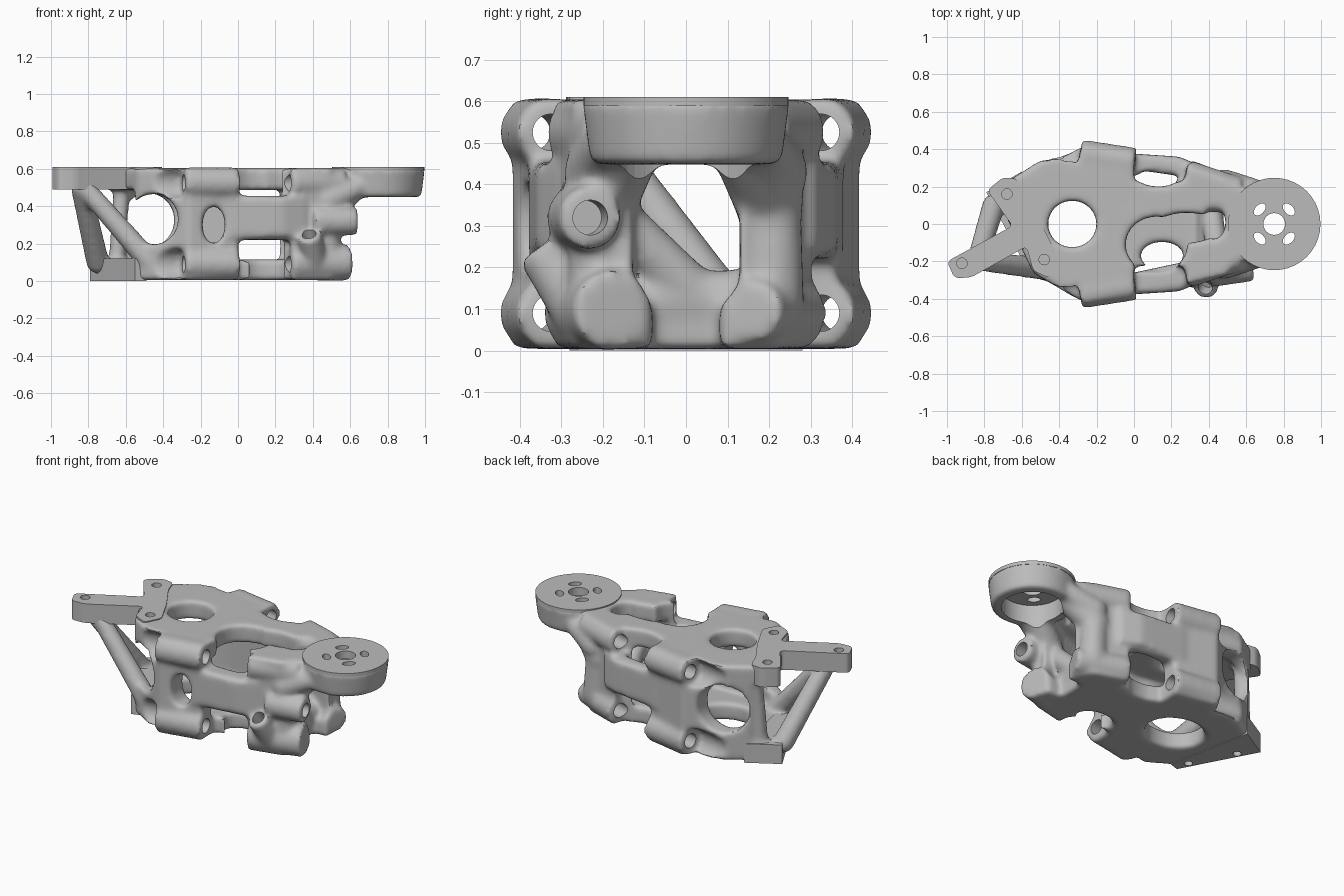
import bpy, bmesh, math
from mathutils import Vector, Matrix

if "Cube" in bpy.data.objects:
    bpy.data.objects.remove(bpy.data.objects["Cube"])

grey = bpy.data.materials.new("cast_grey")
grey.use_nodes = True
grey.diffuse_color = (0.5, 0.5, 0.5, 1)
grey.node_tree.nodes["Principled BSDF"].inputs["Base Color"].default_value = (0.5, 0.5, 0.5, 1)


def to_object(name, bm):
    bmesh.ops.recalc_face_normals(bm, faces=bm.faces[:])
    mesh = bpy.data.meshes.new(name)
    bm.to_mesh(mesh)
    bm.free()
    obj = bpy.data.objects.new(name, mesh)
    bpy.context.collection.objects.link(obj)
    return obj


def prism(name, outline, z0, z1, rounding=0):
    bm = bmesh.new()
    face = bm.faces.new([bm.verts.new((x, y, z0)) for x, y in outline])
    side = bmesh.ops.extrude_face_region(bm, geom=[face])["geom"]
    bmesh.ops.translate(bm, vec=(0, 0, z1 - z0),
                        verts=[g for g in side if isinstance(g, bmesh.types.BMVert)])
    if rounding:
        upright = [e for e in bm.edges if abs(e.verts[0].co.z - e.verts[1].co.z) > 0.01]
        bmesh.ops.bevel(bm, geom=upright, offset=rounding, segments=6,
                        profile=0.5, affect='EDGES')
    return to_object(name, bm)


def box(name, low, high):
    return prism(name, [(low[0], low[1]), (high[0], low[1]),
                        (high[0], high[1]), (low[0], high[1])], low[2], high[2])


def rod(name, a, b, r, r2=None, round_ends=False):
    a, b = Vector(a), Vector(b)
    turn = (b - a).to_track_quat('Z', 'Y').to_matrix().to_4x4()
    bm = bmesh.new()
    bmesh.ops.create_cone(bm, cap_ends=True, segments=40, radius1=r, radius2=r2 or r,
                          depth=(b - a).length,
                          matrix=Matrix.Translation((a + b) / 2) @ turn)
    if round_ends:
        for p, q in ((a, r), (b, r2 or r)):
            bmesh.ops.create_uvsphere(bm, u_segments=24, v_segments=16, radius=q,
                                      matrix=Matrix.Translation(p))
    return to_object(name, bm)


def oval(name, centre, size, axis='Z', spin=0):
    turn = Matrix.Rotation(math.pi / 2, 4, 'X') if axis == 'Y' else Matrix.Identity(4)
    bm = bmesh.new()
    bmesh.ops.create_cone(bm, cap_ends=True, segments=48, radius1=1, radius2=1, depth=2,
                          matrix=Matrix.Translation(centre) @ Matrix.Rotation(spin, 4, 'Z')
                          @ Matrix.Diagonal((*size, 1)) @ turn)
    return to_object(name, bm)


def merge(name, parts):
    bm = bmesh.new()
    for p in parts:
        bm.from_mesh(p.data)
        bpy.data.objects.remove(p)
    return to_object(name, bm)


def bake(obj):
    graph = bpy.context.evaluated_depsgraph_get()
    mesh = bpy.data.meshes.new_from_object(obj.evaluated_get(graph))
    obj.modifiers.clear()
    obj.data = mesh


def cut(cutter, *objects):
    cutter.hide_render = True
    for obj in objects:
        mod = obj.modifiers.new("cut", 'BOOLEAN')
        mod.operation, mod.solver, mod.object = 'DIFFERENCE', 'EXACT', cutter
        bake(obj)
    bpy.data.objects.remove(cutter)


# Hollow core block
back = [(-.75, .18), (-.5, .34), (-.36, .37), (-.26, .42), (0, .36), (.28, .31), (.5, .24), (.56, .12)]
front = [(.56, -.12), (.5, -.27), (.28, -.32), (0, -.36), (-.26, -.42), (-.36, -.37), (-.54, -.26)]
body = prism("bracket_body", back + front, 0.004, 0.604)
half = [(-1, .2), (-.62, .2), (-.26, .27), (0, .26), (.28, .2), (.5, .13), (.8, .11)]
cut(prism("cavity", half + [(x, -y) for x, y in reversed(half)], .115, .485), body)

# Windows through the walls, roof and floor
cut(box("open_end", (-1, -.6, .12), (-.63, .6, .49)), body)
cut(box("end_notch", (.47, -.08, -.1), (.7, .08, .42)), body)
cut(oval("front_window", (-.45, -.35, .33), (.13, .3, .135), 'Y'), body)
cut(oval("back_window", (-.48, .35, .325), (.14, .3, .145), 'Y'), body)
cut(oval("small_window", (-.13, -.35, .3), (.06, .25, .1), 'Y'), body)
cut(oval("roof_hole", (-.33, 0, .6), (.13, .125, .3)), body)
cut(oval("floor_hole", (-.29, .01, 0), (.175, .15, .3)), body)
cut(oval("front_slot", (.15, -.17, 0), (.115, .075, .3)), body)
cut(oval("back_slot", (.13, .25, .3), (.11, .05, .5)), body)
for x, y, rx, ry in ((.12, -.11, .165, .15), (.28, -.02, .17, .08), (.43, .01, .06, .09)):
    cut(oval("roof_opening", (x, y, .55), (rx, ry, .13)), body)
for s in (-1, 1):
    y0, y1 = sorted((s * .225, s * .6))
    cut(box("upper_gap", (0, y0, .455), (.28, y1, .7)), body)
    cut(box("lower_gap", (0, y0, -.1), (.28, y1, .22)), body)
    for z in (.09, .525):
        cut(rod("boss_recess", (-.6, s * .425, z), (-.29, s * .37, z), .082), body)

# Organic members blended into the core
parts = [body]
for s in (-1, 1):
    for z in (.09, .525):
        parts.append(rod("rear_boss", (-.29, s * .37, z), (.003, s * .325, z), .083))
    parts.append(rod("upper_boss", (.277, s * .265, .525), (.56, s * .17, .525), .08))
    parts.append(prism("middle_rail", [(-.06, s * .3), (.36, s * .24), (.36, s * .31),
                                       (.24, s * .36), (-.06, s * .38)], .235, .45))
    parts.append(rod("neck", (.46, s * .2, .36), (.6, s * .14, .5), .085, round_ends=True))
    parts.append(rod("outer_neck", (.48, s * .22, .43), (.64, s * .185, .5), .075, .06, True))
    parts.append(rod("column", (.48, s * .21, .12), (.46, s * .2, .45), .075, round_ends=True))
parts += [
    rod("lower_front_boss", (.277, -.265, .09), (.592, -.175, .098), .085, .098),
    rod("lower_back_boss", (.277, .265, .09), (.58, .16, .095), .083, .075),
    rod("roof_bar", (-.03, .125, .545), (.52, .12, .545), .058, round_ends=True),
    rod("floor_bar", (.41, -.2, .11), (.41, .2, .13), .07, round_ends=True),
    rod("corner_web", (.45, -.17, .32), (.42, .02, .14), .06, round_ends=True),
    rod("side_boss", (.4, -.26, .32), (.635, -.23, .32), .08, .076),
    rod("small_boss", (.41, -.26, .1), (.38, -.345, .245), .066),
    rod("long_strut", (-.84, -.2, .5), (-.75, .1, .1), .055, .062, True),
    rod("cross_strut", (-.82, -.2, .5), (-.47, -.24, .1), .052, .062, True),
    rod("corner_column", (-.62, .2, .52), (-.65, .18, .08), .045, round_ends=True),
    rod("mount_skirt", (.75, 0, .448), (.75, 0, .603), .23, .25),
]
body = merge("bracket_body", parts)
remesh = body.modifiers.new("blend", 'REMESH')
remesh.mode, remesh.voxel_size = 'VOXEL', 0.013
soften = body.modifiers.new("soften", 'SMOOTH')
soften.factor, soften.iterations = 0.5, 16
bake(body)

# Bolt bores
bores = []
for s in (-1, 1):
    for z in (.09, .525):
        bores.append(rod("bore", (-.36, s * .381, z), (.05, s * .318, z), .044))
        bores.append(rod("bore", (.2, s * .288, z), (.42, s * .222, z), .044))
bores.append(rod("bore", (.52, -.245, .32), (.7, -.222, .32), .042))
bores.append(rod("bore", (.395, -.305, .18), (.37, -.37, .3), .038))
cut(merge("bores", bores), body)
cut(rod("skirt_hollow", (.75, 0, .3), (.75, 0, .56), .175), body)

# Round mounting plate with a centre hole and four slots
plate = rod("round_mount", (.75, 0, .588), (.75, 0, .61), .247)
holes = [rod("centre_hole", (.75, 0, .5), (.75, 0, .7), .058)]
for i in range(4):
    a = math.pi / 4 + i * math.pi / 2
    holes.append(oval("slot", (.75 + .11 * math.cos(a), .11 * math.sin(a), .6),
                      (.024, .038, .1), spin=a))
cut(merge("mount_holes", holes), body, plate)

# Three-point pad with blind bolt holes
pad = prism("three_point_pad", [
    (-1, -.2), (-.96, -.29), (-.87, -.285), (-.575, -.12), (-.54, -.25), (-.45, -.29),
    (-.4, -.19), (-.49, -.01), (-.59, .15), (-.62, .24), (-.7, .25), (-.785, .18),
    (-.65, -.01)], .49, .61, rounding=.025)
cut(merge("pad_holes", [rod("hole", (x, y, .54), (x, y, .7), .028)
                        for x, y in ((-.92, -.21), (-.68, .16), (-.48, -.19))]), body, pad)

# Angled foot block
foot = prism("foot_block", [(-.79, .17), (-.55, -.28), (-.49, -.26), (-.6, .28)], 0, .12)
cut(merge("foot_holes", [rod("hole", (x, y, -.1), (x, y, .06), .024)
                         for x, y in ((-.7, .07), (-.56, -.19))]), body, foot)

for obj in (body, plate, pad, foot):
    obj.data.materials.clear()
    obj.data.materials.append(grey)
    bpy.ops.object.select_all(action='DESELECT')
    obj.select_set(True)
    bpy.context.view_layer.objects.active = obj
    bpy.ops.object.shade_smooth_by_angle(angle=math.radians(35))
